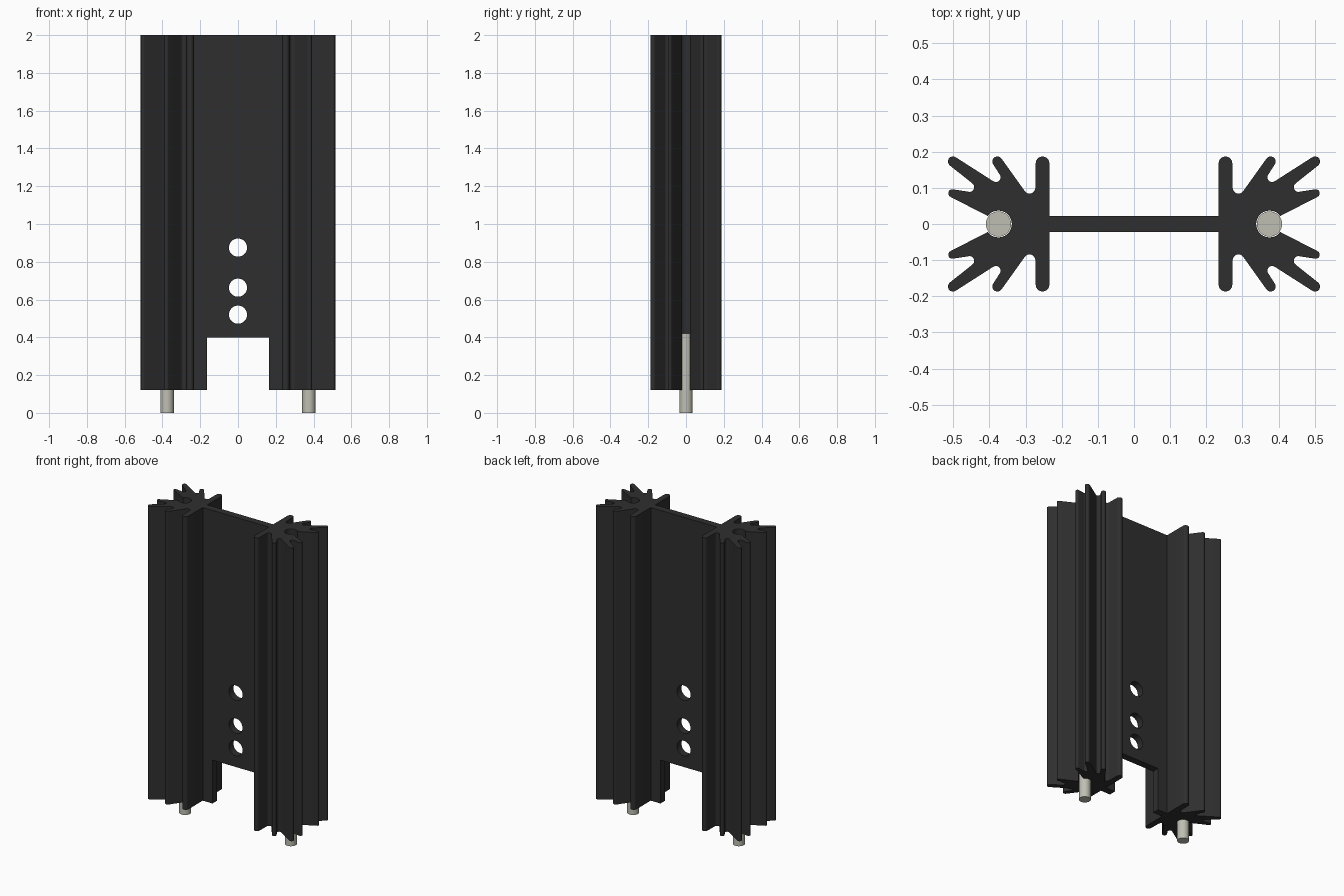
import bpy, bmesh
from math import pi, tau, sin, cos, atan2, sqrt

cube = bpy.data.objects.get("Cube")
if cube:
    bpy.data.objects.remove(cube, do_unlink=True)

TOP, BASE = 2.0, 0.122
POST_X, PIN_R = 0.375, 0.035


def material(name, rgb):
    m = bpy.data.materials.new(name)
    m.use_nodes = True
    m.diffuse_color = (*rgb, 1)
    m.node_tree.nodes["Principled BSDF"].inputs["Base Color"].default_value = (*rgb, 1)
    return m


black = material("black anodised", (0.028, 0.028, 0.028))
tin = material("tinned metal", (0.52, 0.52, 0.45))


def arc(cx, cy, r, a0, a1, n):
    return [(cx + r * cos(a0 + (a1 - a0) * i / n),
             cy + r * sin(a0 + (a1 - a0) * i / n)) for i in range(n + 1)]


def belt(circles):
    """Outline running over tips (r > 0) and under grooves (r < 0)."""
    normals = []
    for (x0, y0, r0), (x1, y1, r1) in zip(circles, circles[1:]):
        dx, dy = x1 - x0, y1 - y0
        length = sqrt(dx * dx + dy * dy)
        dx, dy, k = dx / length, dy / length, (r0 - r1) / length
        h = sqrt(1 - k * k)
        normals.append(atan2(dy * k + dx * h, dx * k - dy * h))
    pts = [circles[0][:2]]
    for (x, y, r), a, b in zip(circles[1:-1], normals, normals[1:]):
        turn = -((a - b) % tau) if r > 0 else (b - a) % tau
        pts += arc(x, y, r, a, a + turn, 8)
    return pts + [circles[-1][:2]]


def extrude(name, outlines, depth, mat, location, rotation=(0, 0, 0)):
    """Solid from a flat outline, with any further outlines as holes."""
    curve = bpy.data.curves.new(name, "CURVE")
    curve.dimensions, curve.fill_mode = "2D", "BOTH"
    curve.extrude = depth / 2
    for pts in outlines:
        spline = curve.splines.new("POLY")
        spline.points.add(len(pts) - 1)
        for p, (x, y) in zip(spline.points, pts):
            p.co = (x, y, 0, 1)
        spline.use_cyclic_u = True
    ob = bpy.data.objects.new(name, curve)
    ob.location, ob.rotation_euler = location, rotation
    bpy.context.collection.objects.link(ob)
    bpy.ops.object.select_all(action="DESELECT")
    ob.select_set(True)
    bpy.context.view_layer.objects.active = ob
    bpy.ops.object.convert(target="MESH")
    ob = bpy.context.object
    bm = bmesh.new()
    bm.from_mesh(ob.data)
    bmesh.ops.remove_doubles(bm, verts=bm.verts, dist=0.0001)
    bmesh.ops.recalc_face_normals(bm, faces=bm.faces)
    bm.to_mesh(ob.data)
    bm.free()
    ob.data.materials.clear()
    ob.data.materials.append(mat)
    bpy.ops.object.shade_smooth_by_angle(angle=pi / 6)
    return ob


# Finned rail section: inner face, four fins with grooves between, bore lip
half = belt([
    (0.234, 0, 0),
    (0.253, 0.168, 0.019),
    (0.289, 0.100, -0.016),
    (0.378, 0.173, 0.014),
    (0.382, 0.129, -0.013),
    (0.501, 0.173, 0.014),
    (0.455, 0.102, -0.013),
    (0.503, 0.085, 0.011),
    (0.405, 0.022, 0),
])
# Open bore that grips the pin
bore = arc(POST_X, 0, PIN_R + 0.002, 0.64, tau - 0.64, 28)
section = half[:-1] + bore + [(x, -y) for x, y in half[-2:0:-1]]

for side, s in (("left", 1), ("right", -1)):
    extrude(f"{side}_finned_rail", [[(s * x, y) for x, y in section]],
            TOP - BASE, black, (0, 0, (TOP + BASE) / 2))
    # Solder pin
    extrude(f"{side}_pin", [arc(0, 0, PIN_R, 0, tau, 32)[:-1]],
            0.42, tin, (s * POST_X, 0, 0.21))

# Centre web with a notch at the foot and three mounting holes
edge, notch, notch_top = 0.24, 0.165, 0.4
web = [(-edge, BASE), (-notch, BASE), (-notch, notch_top), (notch, notch_top),
       (notch, BASE), (edge, BASE), (edge, TOP), (-edge, TOP)]
holes = [arc(0, z, 0.048, 0, tau, 32)[:-1] for z in (0.52, 0.663, 0.875)]
extrude("centre_web", [web] + holes, 0.045, black, (0, 0, 0), (pi / 2, 0, 0))
